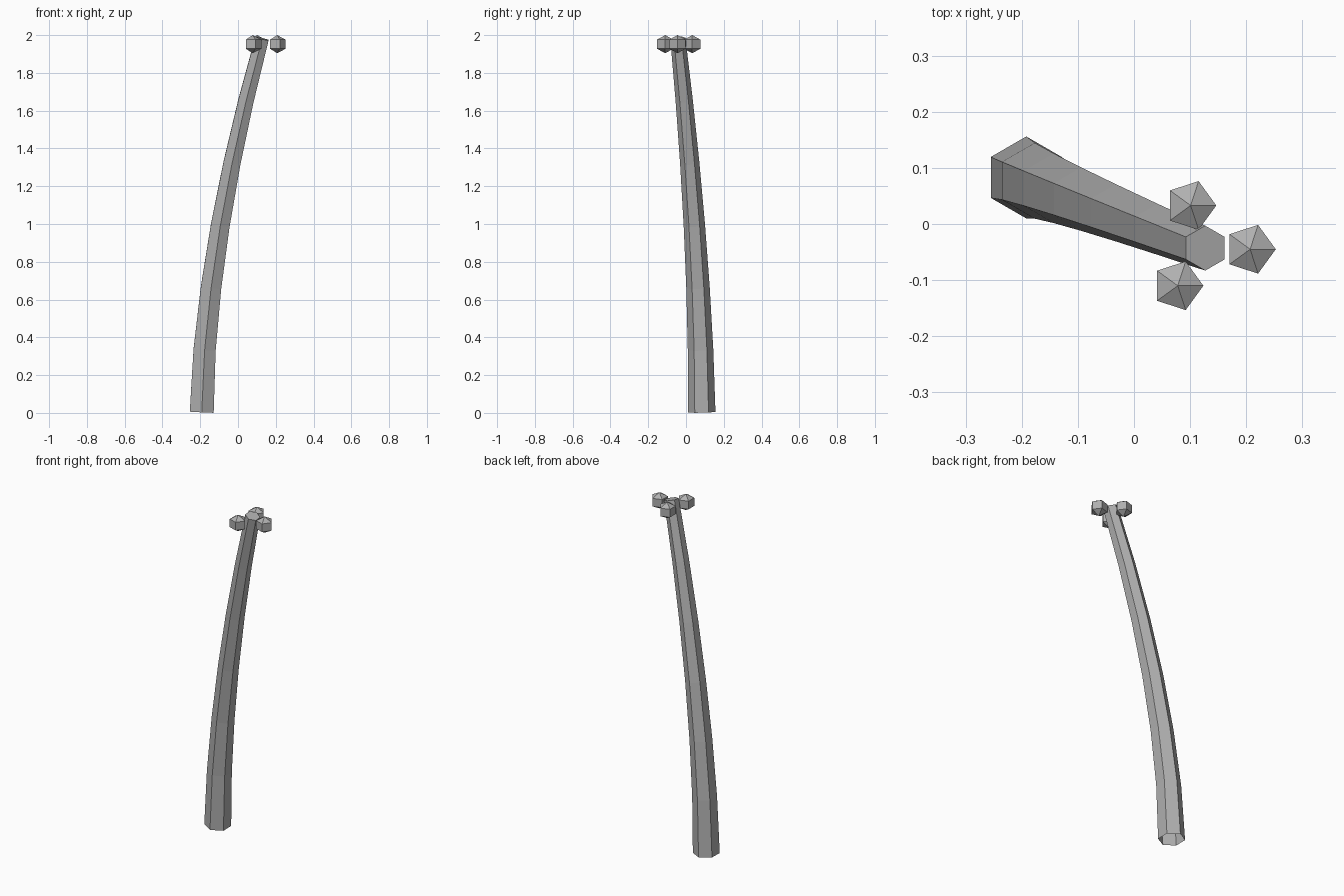
import bpy, bmesh, math
from mathutils import Vector, Matrix

if "Cube" in bpy.data.objects:
    bpy.data.objects.remove(bpy.data.objects["Cube"])

grey = bpy.data.materials.new("plain grey")
grey.diffuse_color = (0.43, 0.43, 0.43, 1)
grey.use_nodes = True
grey.node_tree.nodes["Principled BSDF"].inputs["Base Color"].default_value = grey.diffuse_color


def finish(bm, name):
    bmesh.ops.recalc_face_normals(bm, faces=bm.faces)
    mesh = bpy.data.meshes.new(name)
    bm.to_mesh(mesh)
    bm.free()
    mesh.materials.append(grey)
    ob = bpy.data.objects.new(name, mesh)
    bpy.context.collection.objects.link(ob)
    return ob


# Curved, tapering six-sided trunk; rings tilt with the bend, open at the base
SEG, SIDES = 6, 6
base, tip = Vector((-0.192, 0.083, 0.004)), Vector((0.127, -0.043, 1.982))


def path(i):
    t = i / SEG
    bend = t ** 1.7
    return Vector((base.x + (tip.x - base.x) * bend,
                   base.y + (tip.y - base.y) * bend,
                   base.z + (tip.z - base.z) * t))


bm = bmesh.new()
rings = []
for i in range(SEG + 1):
    c = path(i)
    d = path(min(i + 1, SEG)) - path(max(i - 1, 0))
    r = 0.073 + (0.040 - 0.073) * i / SEG
    ring = []
    for k in range(SIDES):
        a = math.radians(30 + 60 * k)
        x, y = r * math.cos(a), r * math.sin(a)
        ring.append(bm.verts.new(c + Vector((x, y, -(x * d.x + y * d.y) / d.z))))
    rings.append(ring)
for lo, hi in zip(rings, rings[1:]):
    for k in range(SIDES):
        n = (k + 1) % SIDES
        bm.faces.new((lo[k], lo[n], hi[n], hi[k]))
bm.faces.new(rings[-1])
finish(bm, "palm_trunk")

# Three five-sided coconuts around the tip
for i, (x, y) in enumerate([(0.101, 0.033), (0.207, -0.045), (0.078, -0.110)]):
    bm = bmesh.new()
    bmesh.ops.create_uvsphere(bm, u_segments=5, v_segments=3, radius=1)
    bmesh.ops.transform(bm, verts=bm.verts,
                        matrix=Matrix.Diagonal((0.0527, 0.0527, 0.048, 1)))
    # turn so that one corner points to +x
    corner = max((v.co for v in bm.verts), key=lambda p: p.xy.length)
    turn = Matrix.Rotation(-math.atan2(corner.y, corner.x), 4, 'Z')
    bmesh.ops.transform(bm, verts=bm.verts, matrix=turn)
    finish(bm, f"coconut_{i + 1}").location = (x, y, 1.952)
